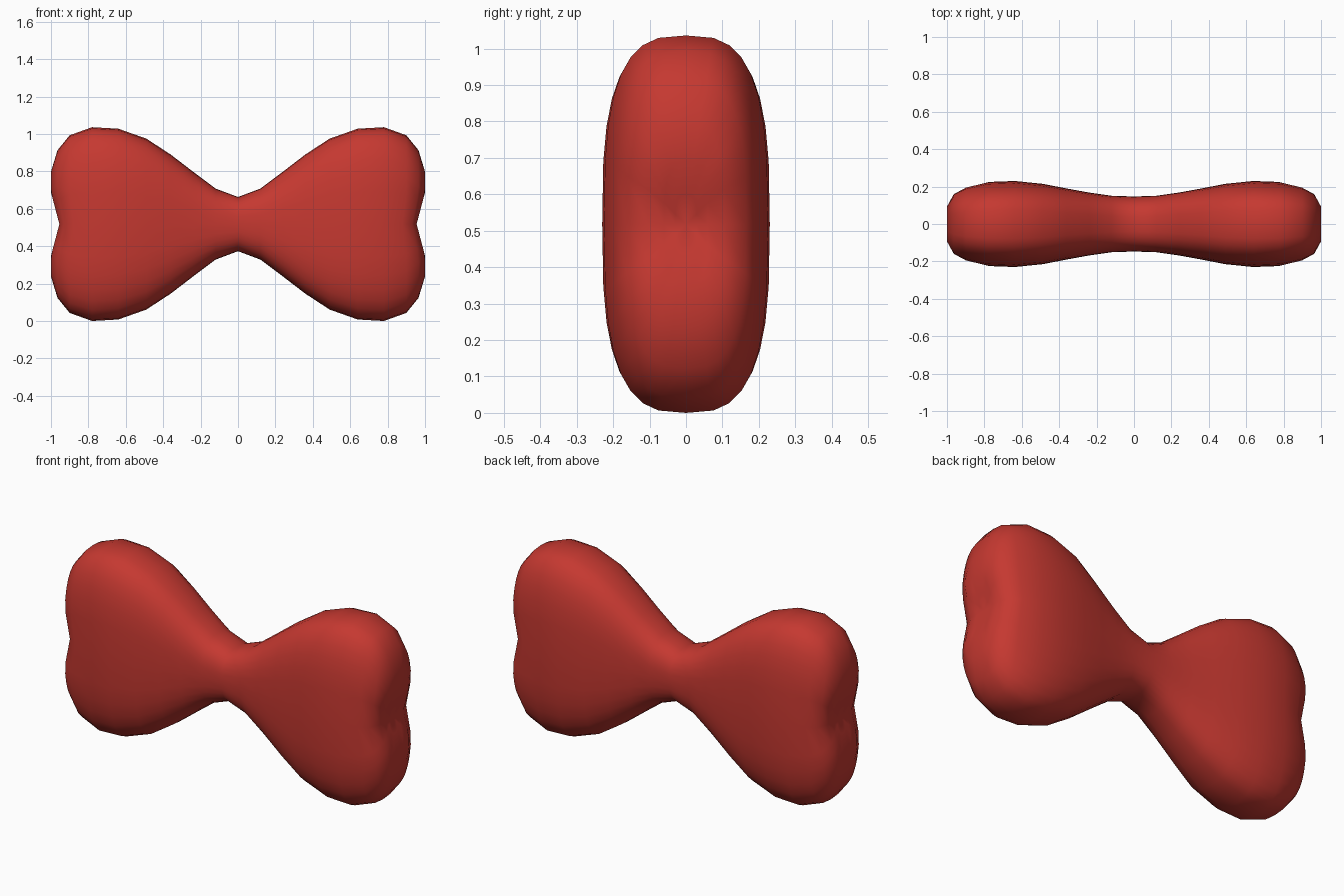
import bpy, bmesh
from math import sin, cos, pi, copysign

if "Cube" in bpy.data.objects:
    bpy.data.objects.remove(bpy.data.objects["Cube"])

SIDES = 32
MID_Z = 0.518

# Half profile from knot to end cap: x, half height, half depth
HALF = [
    (0.0, 0.145, 0.147), (0.12, 0.19, 0.151), (0.24, 0.28, 0.168),
    (0.36, 0.372, 0.19), (0.49, 0.457, 0.215), (0.64, 0.51, 0.23),
    (0.78, 0.518, 0.225), (0.9, 0.475, 0.197), (0.965, 0.395, 0.165),
    (1.0, 0.28, 0.105), (1.0, 0.17, 0.06), (1.0, 0.08, 0.03),
]


def dent(x, z):
    """Pull the end inwards around mid height to form the notch."""
    return x - copysign(0.045 * abs(x) ** 7 * max(0, 1 - abs(z) / 0.17), x)


def rounded(value, power):
    return copysign(abs(value) ** (2 / power), value)


def add_ring(bm, x, height, depth):
    """Rounded-rectangle section, rounder towards the knot."""
    power = 2.5 + 0.5 * min(1, abs(x) * 2)
    ring = []
    for i in range(SIDES):
        a = 2 * pi * i / SIDES
        z = height * rounded(sin(a), power)
        y = depth * rounded(cos(a), power)
        ring.append(bm.verts.new((dent(x, z), y, MID_Z + z)))
    return ring


# Body: sections mirrored about the knot, bridged and capped
bm = bmesh.new()
stations = [(-x, h, d) for x, h, d in reversed(HALF[1:])] + HALF
rings = [add_ring(bm, *s) for s in stations]
for r0, r1 in zip(rings, rings[1:]):
    for i in range(SIDES):
        j = (i + 1) % SIDES
        bm.faces.new((r0[i], r0[j], r1[j], r1[i]))
for ring, side in ((rings[0], -1), (rings[-1], 1)):
    pole = bm.verts.new((dent(side, 0), 0, MID_Z))
    for i in range(SIDES):
        bm.faces.new((ring[i], ring[(i + 1) % SIDES], pole))
bmesh.ops.recalc_face_normals(bm, faces=bm.faces)
for face in bm.faces:
    face.smooth = True

mesh = bpy.data.meshes.new("bow_body")
bm.to_mesh(mesh)
bm.free()
bow = bpy.data.objects.new("bow_body", mesh)
bpy.context.collection.objects.link(bow)

# Red material
red = bpy.data.materials.new("red")
red.use_nodes = True
color = (0.56, 0.04, 0.03, 1)
red.diffuse_color = color
red.node_tree.nodes["Principled BSDF"].inputs["Base Color"].default_value = color
mesh.materials.append(red)
